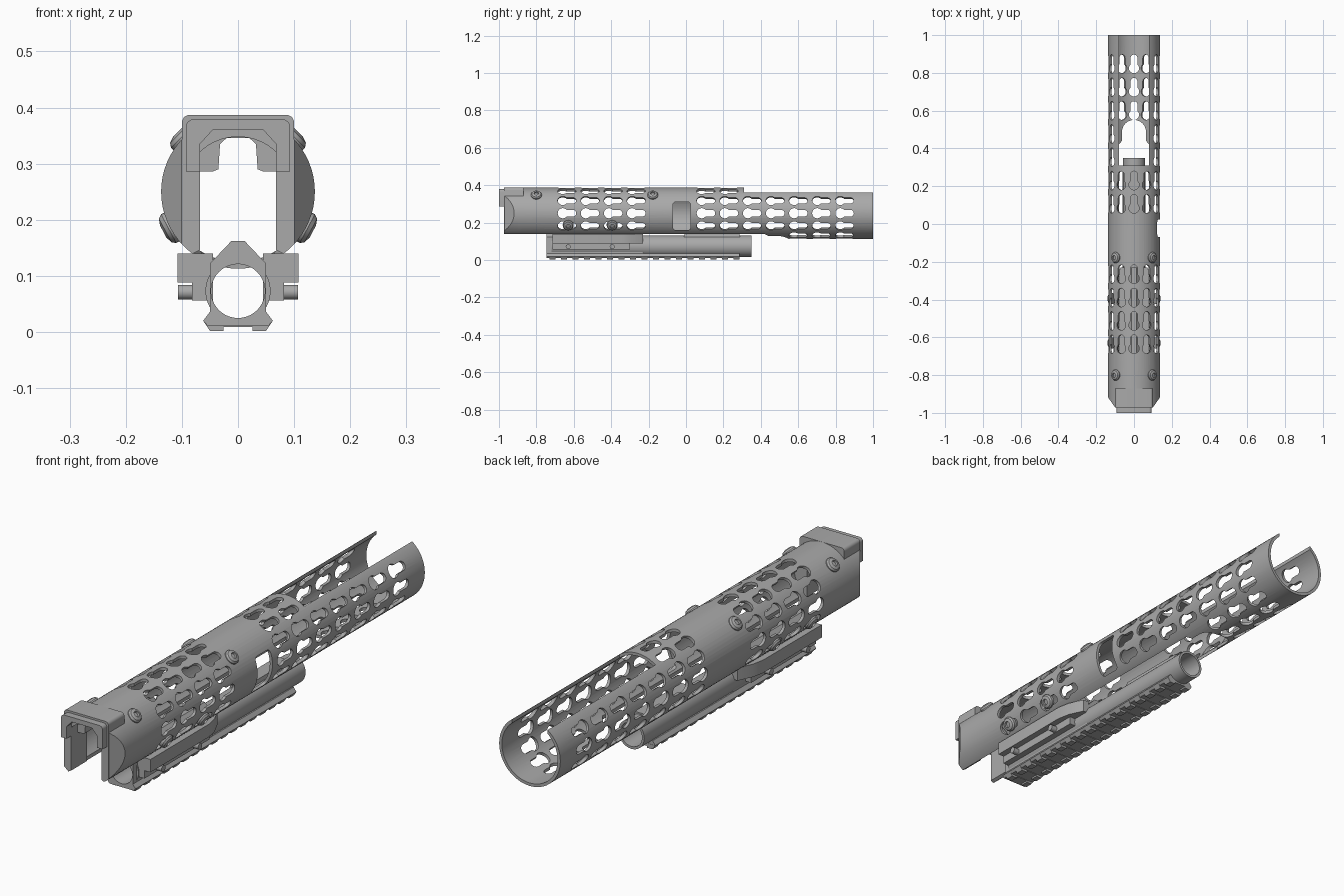
import bpy, bmesh, math
from mathutils import Matrix, Vector

cube = bpy.data.objects.get("Cube")
if cube:
    bpy.data.objects.remove(cube, do_unlink=True)

GREY = (0.4, 0.4, 0.4, 1)
metal = bpy.data.materials.new("grey_metal")
metal.use_nodes = True
metal.diffuse_color = GREY
metal.node_tree.nodes["Principled BSDF"].inputs["Base Color"].default_value = GREY

TUBE_Z, TUBE_R, TUBE_IN = 0.25, 0.137, 0.125
BORE_Z = 0.073


def place(axis, p, d):
    """Turn a 2D profile point and a depth into a 3D point."""
    return {"x": (d, p[0], p[1]), "y": (p[0], d, p[1]), "z": (p[0], p[1], d)}[axis]


def add_prism(bm, pts, axis, a, b, matrix=None):
    low = [bm.verts.new(place(axis, p, a)) for p in pts]
    high = [bm.verts.new(place(axis, p, b)) for p in pts]
    bm.faces.new(low)
    bm.faces.new(high[::-1])
    for i in range(len(pts)):
        j = (i + 1) % len(pts)
        bm.faces.new((low[j], low[i], high[i], high[j]))
    if matrix:
        bmesh.ops.transform(bm, matrix=matrix, verts=low + high)


def finish(name, bm):
    bmesh.ops.recalc_face_normals(bm, faces=bm.faces[:])
    mesh = bpy.data.meshes.new(name)
    bm.to_mesh(mesh)
    bm.free()
    mesh.materials.append(metal)
    ob = bpy.data.objects.new(name, mesh)
    bpy.context.collection.objects.link(ob)
    return ob


def prism(name, pts, axis, a, b):
    bm = bmesh.new()
    add_prism(bm, pts, axis, a, b)
    return finish(name, bm)


def arc(cx, cy, r, start, end, n=12):
    angles = [math.radians(start + (end - start) * i / n) for i in range(n + 1)]
    return [(cx + r * math.cos(t), cy + r * math.sin(t)) for t in angles]


def circle(cx, cy, r, n=64):
    return arc(cx, cy, r, 0, 360, n)[:-1]


def box(x0, x1, y0, y1):
    return [(x0, y0), (x1, y0), (x1, y1), (x0, y1)]


def mirrored(half):
    """Complete a symmetric outline whose right half runs top to bottom."""
    return half + [(-x, z) for x, z in reversed(half)]


def select_only(ob):
    bpy.ops.object.select_all(action="DESELECT")
    ob.select_set(True)
    bpy.context.view_layer.objects.active = ob


def cut(ob, *cutters):
    select_only(ob)
    for c in cutters:
        mod = ob.modifiers.new("cut", "BOOLEAN")
        mod.operation, mod.solver, mod.object = "DIFFERENCE", "EXACT", c
        bpy.ops.object.modifier_apply(modifier=mod.name)


def hollow_tube(name, r_out, r_in, z, a, b):
    ob = prism(name, circle(0, z, r_out), "y", a, b)
    core = prism("core_cutter", circle(0, z, r_in), "y", a - 0.1, b + 0.1)
    cut(ob, core)
    bpy.data.objects.remove(core, do_unlink=True)
    return ob


# Cutters for the long tube: keyhole vents, slots and side window
bm = bmesh.new()
neck = math.degrees(math.asin(0.018 / 0.027))
keyhole = arc(0, 0.032, 0.018, 0, 180) + arc(0, -0.022, 0.027, 90 + neck, 450 - neck, 20)
columns = [-0.637 + 0.1235 * i for i in range(4)] + [0.106 + 0.1235 * i for i in range(7)]
for y in columns:
    for angle in range(-150, 181, 30):
        top_gone = y > 0.3 and abs(angle) < 45
        bottom_gone = y < 0.55 and abs(angle) > 135
        if not (top_gone or bottom_gone):
            turn = Matrix.Translation((0, y, TUBE_Z)) @ Matrix.Rotation(math.radians(angle), 4, "Y")
            add_prism(bm, keyhole, "z", 0.115, 0.16, turn)
vents = finish("vent_cutter", bm)
top_slot = prism("top_slot_cutter", box(-0.08, 0.08, 0.31, 1.1), "z", TUBE_Z, 0.5)
arch = [(-0.08, 0.42), (-0.08, -1.1), (0.08, -1.1), (0.08, 0.42), (0.064, 0.44)]
arch += arc(0, 0.487, 0.064, 0, 180) + [(-0.064, 0.44)]
bottom_slot = prism("bottom_slot_cutter", arch, "z", 0, 0.2)
window_outline = []
for cy, cz, start in ((0.01, 0.295, 0), (-0.055, 0.295, 90), (-0.055, 0.175, 180), (0.01, 0.175, 270)):
    window_outline += arc(cy, cz, 0.015, start, start + 90, 4)
window = prism("window_cutter", window_outline, "x", 0.05, 0.2)

# Long vented tube
tube = hollow_tube("handguard_tube", TUBE_R, TUBE_IN, TUBE_Z, -0.9, 1.0)
cut(tube, vents, top_slot, bottom_slot, window)

# Front sleeve with its sides sliced at an angle
sleeve = hollow_tube("front_sleeve", TUBE_R, 0.098, TUBE_Z, -0.97, -0.87)
slices = [prism("slice_cutter", [(s * 0.098, -0.974), (s * 0.15, -0.9), (s * 0.15, -1.1), (s * 0.098, -1.1)],
                "z", 0, 0.5) for s in (1, -1)]
cut(sleeve, bottom_slot, *slices)

# Front collar, its protruding lip and the shoulder block behind
opening = [(0.068, 0.335), (0.045, 0.36)]


def arch_frame(name, half_w, top, foot, a, b, inner=opening):
    r = 0.014
    half = arc(half_w - r, top - r, r, 90, 0, 5) + foot + inner
    return prism(name, mirrored(half), "y", a, b)


collar_foot = [(0.1, 0.157), (0.08, 0.14), (0.068, 0.146)]
arch_frame("front_collar", 0.1, 0.387, collar_foot, -0.972, -0.87)
arch_frame("front_lip", 0.093, 0.379, [(0.093, 0.286), (0.068, 0.286)], -1.0, -0.96)
shoulder = [(0.035, 0.29), (0.032, 0.335), (0.02, 0.346)]
arch_frame("shoulder_block", 0.09, 0.375, [(0.09, 0.286), (0.045, 0.286)], -0.93, -0.872, shoulder)

# Lower tube with housing and rail, all bored through
bore = prism("bore_cutter", circle(0, BORE_Z, 0.048), "y", -1.0, 0.6)
lower_tube = prism("lower_tube", circle(0, BORE_Z, 0.058), "y", -0.72, 0.35)
housing = prism("lower_housing", mirrored([(0.012, 0.162), (0.05, 0.122), (0.05, 0.02)]), "y", -0.745, -0.23)
rail = prism("rail_base", mirrored([(0.05, 0.036), (0.062, 0.02), (0.054, 0.011)]), "y", -0.745, 0.285)
spine = prism("top_spine", mirrored([(0.028, 0.137), (0.034, 0.11)]), "y", -0.01, 0.29)
for part in (lower_tube, housing, rail, spine):
    cut(part, bore)

# Rail teeth with a shallow centre groove
bm = bmesh.new()
tooth = mirrored([(0.062, 0.02), (0.05, 0.002), (0.026, 0.002), (0.026, 0.009)])
tooth = [(0.062, 0.02), (0.05, 0.002), (0.026, 0.002), (0.026, 0.009)]
tooth += [(-x, z) for x, z in reversed(tooth)]
for i in range(17):
    y = -0.73 + 0.0615 * i
    add_prism(bm, tooth, "y", y, y + 0.032)
finish("rail_teeth", bm)

# Side brackets and cross bolts
for s, side in ((1, "left"), (-1, "right")):
    plan = [(0.045, -0.715), (0.108, -0.715), (0.108, -0.34), (0.098, -0.29), (0.07, -0.23), (0.045, -0.23)]
    bar = prism(side + "_bracket", [(s * x, y) for x, y in plan], "z", 0.088, 0.14)
    prism(side + "_bracket_foot", box(-0.715, -0.3, 0.056, 0.09), "x", s * 0.045, s * 0.082)
    for y in (-0.63, -0.395):
        prism(side + "_cross_bolt", circle(y, 0.071, 0.013, 20), "x", s * 0.07, s * 0.107)


# Domed screws set radially on the tube
def screw(name, y, angle):
    rings = [(0.029, 0.128), (0.029, 0.14), (0.024, 0.147), (0.012, 0.151), (0.011, 0.143)]
    bm = bmesh.new()
    loops = [[bm.verts.new((x, v, h)) for x, v in circle(0, 0, r, 24)] for r, h in rings]
    for a, b in zip(loops, loops[1:]):
        for i in range(24):
            j = (i + 1) % 24
            bm.faces.new((a[i], a[j], b[j], b[i]))
    bm.faces.new(loops[0][::-1])
    bm.faces.new(loops[-1])
    turn = Matrix.Translation((0, y, TUBE_Z)) @ Matrix.Rotation(math.radians(angle), 4, "Y")
    bmesh.ops.transform(bm, matrix=turn, verts=bm.verts[:])
    finish(name, bm)


for s, side in ((1, "left"), (-1, "right")):
    for y, angle in ((-0.8, 45), (-0.178, 45), (-0.63, 118), (-0.395, 118)):
        screw(side + "_screw", y, s * angle)

# Remove cutters and smooth the curved surfaces
for cutter in (vents, top_slot, bottom_slot, window, bore, *slices):
    bpy.data.objects.remove(cutter, do_unlink=True)
for ob in [o for o in bpy.context.collection.objects if o.type == "MESH"]:
    if metal.name in ob.data.materials:
        select_only(ob)
        bpy.ops.object.shade_smooth_by_angle(angle=math.radians(30))
